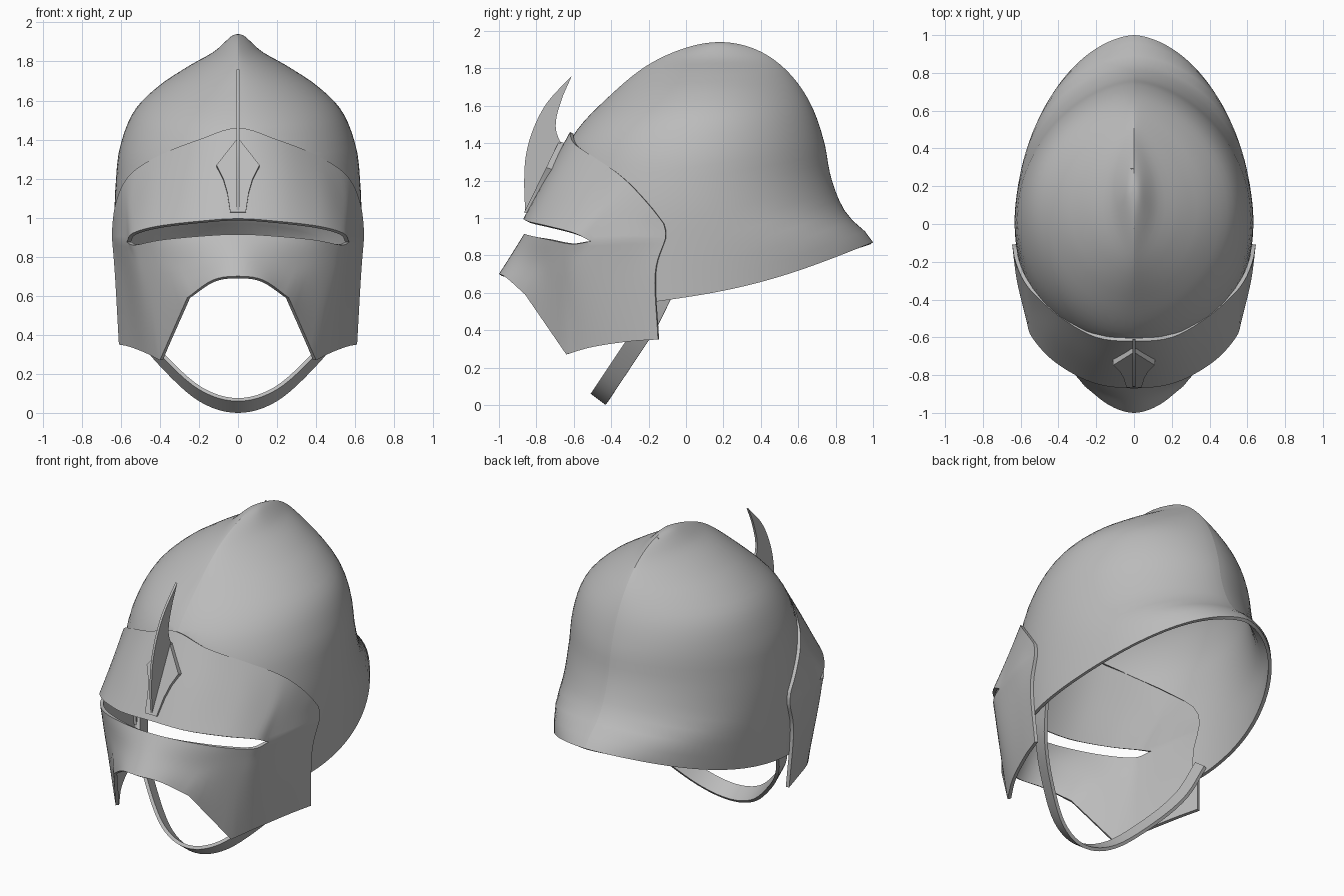
import bpy, bmesh, math
from mathutils import Vector

cube = bpy.data.objects.get("Cube")
if cube:
    bpy.data.objects.remove(cube)

steel = bpy.data.materials.new("steel_grey")
steel.use_nodes = True
GREY = (0.5, 0.5, 0.5, 1)
steel.diffuse_color = GREY
steel.node_tree.nodes["Principled BSDF"].inputs["Base Color"].default_value = GREY

TOP = 1.94      # apex height of the bowl
SHELL = 0.02    # sheet thickness


def finish(name, bm, mirror=False, thickness=0, ridge=False):
    """Turn a bmesh into a shaded object, optionally mirrored and thickened."""
    bmesh.ops.remove_doubles(bm, verts=bm.verts, dist=0.0005)
    bm.normal_update()
    mesh = bpy.data.meshes.new(name)
    bm.to_mesh(mesh)
    bm.free()
    mesh.materials.append(steel)
    obj = bpy.data.objects.new(name, mesh)
    bpy.context.collection.objects.link(obj)
    bpy.ops.object.select_all(action="DESELECT")
    obj.select_set(True)
    bpy.context.view_layer.objects.active = obj
    if mirror:
        obj.modifiers.new("mirror", "MIRROR").merge_threshold = 0.001
        bpy.ops.object.modifier_apply(modifier="mirror")
    if thickness:
        obj.modifiers.new("solid", "SOLIDIFY").thickness = thickness
        bpy.ops.object.modifier_apply(modifier="solid")
    if ridge:
        for edge in obj.data.edges:
            if all(abs(obj.data.vertices[v].co.x) < 0.001 for v in edge.vertices):
                edge.use_edge_sharp = True
    bpy.ops.object.shade_smooth_by_angle(angle=math.radians(35))


def add_grid(bm, rows):
    """Quad sheet through rows of points, facing away from the head."""
    grid = [[bm.verts.new(p) for p in row] for row in rows]
    faces = []
    for a, b in zip(grid, grid[1:]):
        for i in range(len(a) - 1):
            faces.append(bm.faces.new((a[i], a[i + 1], b[i + 1], b[i])))
    bm.normal_update()
    centre = Vector((0, 0, 0.9))
    if sum(f.normal.dot(f.calc_center_median() - centre) for f in faces) < 0:
        bmesh.ops.reverse_faces(bm, faces=faces)


def spline(points, steps, corners=(), mirrored=False):
    """Smooth path through points, straightened at the corner indices."""
    pts = [Vector(p) for p in points]
    last = len(pts) - 1
    path = []
    for i in range(last):
        b, c = pts[i], pts[i + 1]
        a = 2 * b - c if i == 0 or i in corners else pts[i - 1]
        if i == 0 and mirrored:
            a = Vector((-c.x, c.y, c.z))
        d = 2 * c - b if i + 1 == last or i + 1 in corners else pts[i + 2]
        for k in range(steps):
            t = k / steps
            path.append(b + (c - a) * t / 2
                        + (2 * a - 5 * b + 4 * c - d) * t * t / 2
                        + (3 * b - a - 3 * c + d) * t ** 3 / 2)
    return path + [pts[-1]]


def depth(z):
    return math.sqrt(max(TOP - z, 0))


def profile(table, z):
    """Smooth lookup of a (height, value) table listed from the top down."""
    xs = [depth(h) for h, _ in table]
    ys = [v for _, v in table]
    x = min(max(depth(z), xs[0]), xs[-1])
    i = 0
    while i < len(xs) - 2 and x > xs[i + 1]:
        i += 1

    def slope(j):
        lo, hi = max(j - 1, 0), min(j + 1, len(xs) - 1)
        return (ys[hi] - ys[lo]) / (xs[hi] - xs[lo])

    h = xs[i + 1] - xs[i]
    t = (x - xs[i]) / h
    ease = t * t * (3 - 2 * t)
    return (ys[i] + (ys[i + 1] - ys[i]) * ease
            + h * t * (1 - t) * ((1 - t) * slope(i) - t * slope(i + 1)))


# Bowl: front and back ridge, half width, widest station and front edge by height
FRONT = [(TOP, .18), (1.91, 0), (1.82, -.2), (1.66, -.4), (1.46, -.59), (1.2, -.72), (1, -.8), (.5, -.82)]
BACK = [(TOP, .18), (1.92, .32), (1.86, .45), (1.73, .59), (1.58, .68), (1.4, .74), (1.2, .78), (1.02, .86), (.87, 1), (.5, 1)]
WIDTH = [(TOP, 0), (1.86, .11), (1.76, .28), (1.68, .4), (1.55, .53), (1.36, .605), (1.2, .625), (1, .632), (.5, .615)]
WIDEST = [(TOP, .18), (1.6, .1), (1.2, .02), (.5, 0)]
EDGE = [(TOP, -.9), (1.43, -.64), (1.33, -.53), (1.17, -.33), (1.03, -.18), (.92, -.14), (.75, -.18), (.5, -.18)]


def bowl_point(y, z):
    mid = profile(WIDEST, z)
    reach = profile(BACK if y > mid else FRONT, z) - mid
    if abs(reach) < 0.0001:     # the apex itself
        return Vector((0, y, z))
    u = (y - mid) / reach
    high = max(0, (z - 1.4) / (TOP - 1.4))
    power = (.6 if y > mid else .54) + .4 * high ** 2
    return Vector((profile(WIDTH, z) * max(0, 1 - u * u) ** power, y, z))


rows = []
ROWS, COLS = 36, 36
for r in range(ROWS + 1):
    v = 1 - r / ROWS
    z_front = TOP - (TOP - .55) * v * v
    z_back = TOP - (TOP - .87) * v * v
    y_front = max(profile(FRONT, z_front), profile(EDGE, z_front))
    y_back = profile(BACK, z_back)
    row = []
    for c in range(COLS + 1):
        f = (1 - math.cos(math.pi * c / COLS)) / 2
        sag = .05 * math.sin(math.pi * f) * v ** 6
        z = z_front + (z_back - z_front) * f - sag
        row.append(bowl_point(y_front + (y_back - y_front) * f, z))
    row[-1].x = 0
    rows.append(row)
bm = bmesh.new()
add_grid(bm, rows)
finish("helmet_bowl", bm, mirror=True, thickness=SHELL, ridge=True)

# Visor: half sections from the centre line to the back edge
BROW = [(0, -.62, 1.46), (.2, -.6, 1.4), (.38, -.5, 1.33), (.52, -.38, 1.25), (.59, -.29, 1.17), (.63, -.19, 1.06), (.643, -.12, .97)]
FOREHEAD = [(0, -.745, 1.23), (.22, -.72, 1.19), (.42, -.6, 1.14), (.54, -.47, 1.08), (.58, -.4, 1.03), (.62, -.26, .98), (.645, -.11, .93)]
SLIT_TOP = [(0, -.87, .995), (.22, -.84, .98), (.42, -.73, .955), (.54, -.6, .92), (.57, -.51, .875), (.62, -.3, .89), (.645, -.11, .89)]
SLIT_LOW = [(0, -.865, .915), (.2, -.83, .905), (.4, -.74, .885), (.53, -.61, .86)] + SLIT_TOP[4:]
CHEEK = [(0, -.93, .81), (.15, -.89, .79), (.33, -.78, .74), (.46, -.66, .7), (.53, -.55, .7), (.59, -.33, .7), (.63, -.165, .7)]
JAW = [(0, -1, .7), (.13, -.96, .68), (.26, -.86, .59), (.4, -.64, .27), (.48, -.5, .31), (.56, -.3, .34), (.61, -.15, .35)]


def sheet(sections):
    """Rows of points blended through (section, corners) pairs."""
    curves = [spline(s, 5, corners, mirrored=True) for s, corners in sections]
    columns = [spline(col, 6) for col in zip(*curves)]
    return list(zip(*columns))


bm = bmesh.new()
add_grid(bm, sheet([(BROW, ()), (FOREHEAD, ()), (SLIT_TOP, (4,))]))
add_grid(bm, sheet([(SLIT_LOW, (4,)), (CHEEK, ()), (JAW, (2, 3))]))
finish("visor", bm, mirror=True, thickness=SHELL)

# Chin strap: a flat band hanging in a loop
path = spline([(0, -.47, .03), (.2, -.43, .09), (.4, -.31, .27), (.53, -.2, .44), (.595, -.11, .62)], 6, mirrored=True)
half_band = Vector((0, .04, -.03))
bm = bmesh.new()
add_grid(bm, [[p + half_band for p in path], [p - half_band for p in path]])
finish("chin_strap", bm, mirror=True, thickness=SHELL)


def prism(name, outline, push):
    """Flat plate: an outline extruded along a vector."""
    bm = bmesh.new()
    face = bm.faces.new([bm.verts.new(p) for p in outline])
    moved = bmesh.ops.extrude_face_region(bm, geom=[face])["geom"]
    bmesh.ops.translate(bm, vec=push, verts=[g for g in moved if isinstance(g, bmesh.types.BMVert)])
    bmesh.ops.recalc_face_normals(bm, faces=bm.faces)
    finish(name, bm)


# Crest blade: curved horn standing on the brow
front_edge = spline([(0, -.86, 1.03), (0, -.865, 1.2), (0, -.855, 1.34), (0, -.815, 1.48), (0, -.74, 1.62), (0, -.61, 1.76)], 4)
back_edge = spline([(0, -.655, 1.66), (0, -.69, 1.55), (0, -.695, 1.47), (0, -.67, 1.4)], 4)
blade = front_edge + back_edge + [Vector((0, -.84, 1.03))]
prism("crest_blade", [p - Vector((.007, 0, 0)) for p in blade], (.014, 0, 0))

# Brow plate: kite-shaped mount lying on the sloping brow
half = [(0, 1.41), (.11, 1.27), (.075, 1.2), (.055, 1.13), (.04, 1.03)]
kite = half + [(-x, z) for x, z in reversed(half[1:])]
prism("brow_plate", [(x, -.865 + (z - 1.03) * .49, z) for x, z in kite], (0, .03, -.01))
